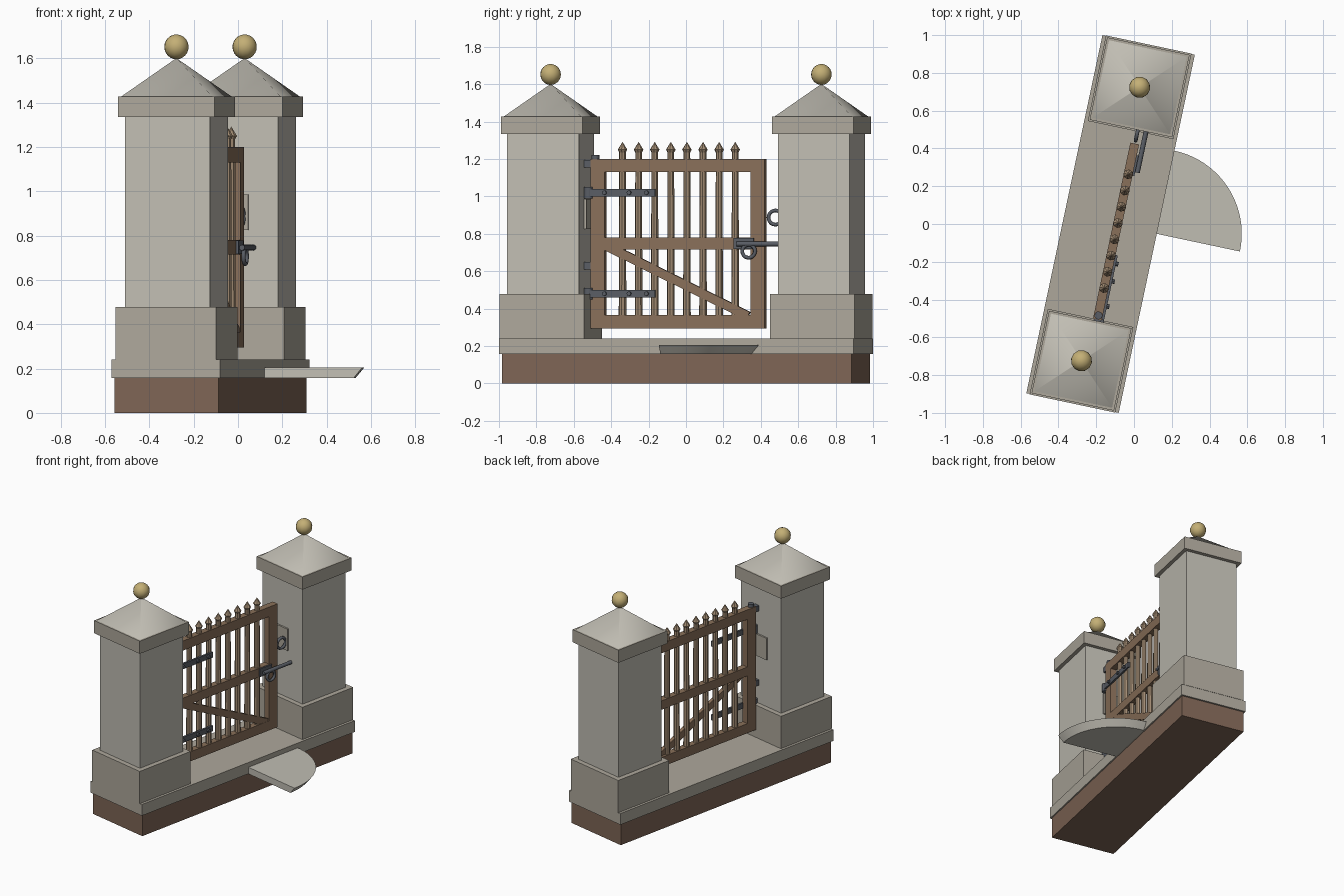
import bpy, bmesh, math
from mathutils import Matrix, Vector

if "Cube" in bpy.data.objects:
    bpy.data.objects.remove(bpy.data.objects["Cube"])

# Local frame: x = gate thickness, y = along the gate; the whole thing is turned 12 degrees
PLACE = Matrix.Translation((-0.124, 0, 0)) @ Matrix.Rotation(math.radians(-12), 4, 'Z')


def material(name, r, g, b):
    m = bpy.data.materials.new(name)
    m.diffuse_color = (r, g, b, 1)
    m.use_nodes = True
    m.node_tree.nodes["Principled BSDF"].inputs["Base Color"].default_value = m.diffuse_color
    return m


STONE = material("light_stone", 0.53, 0.51, 0.45)
TRIM = material("trim_stone", 0.42, 0.39, 0.33)
EARTH = material("brown_base", 0.21, 0.13, 0.09)
WOOD = material("frame_wood", 0.25, 0.16, 0.10)
PALE = material("picket_wood", 0.36, 0.26, 0.17)
IRON = material("iron", 0.10, 0.11, 0.13)
GOLD = material("gold", 0.55, 0.43, 0.18)


def finish(name, bm, mat, smooth=None):
    bmesh.ops.recalc_face_normals(bm, faces=bm.faces)
    me = bpy.data.meshes.new(name)
    bm.to_mesh(me)
    bm.free()
    ob = bpy.data.objects.new(name, me)
    bpy.context.collection.objects.link(ob)
    me.materials.append(mat)
    ob.matrix_world = PLACE
    if smooth:
        bpy.ops.object.select_all(action='DESELECT')
        ob.select_set(True)
        bpy.context.view_layer.objects.active = ob
        bpy.ops.object.shade_smooth_by_angle(angle=math.radians(smooth))
    return ob


def box(name, x, y, z, mat):
    """Box from (min, max) ranges."""
    bm = bmesh.new()
    size = Matrix.Diagonal((x[1] - x[0], y[1] - y[0], z[1] - z[0], 1))
    mid = Vector((sum(x) / 2, sum(y) / 2, sum(z) / 2))
    bmesh.ops.create_cube(bm, size=1, matrix=Matrix.Translation(mid) @ size)
    return finish(name, bm, mat)


def square(name, y, a, z0, z1, mat):
    return box(name, (-a / 2, a / 2), (y - a / 2, y + a / 2), (z0, z1), mat)


def rod(name, centre, r, length, axis, mat, n=12):
    bm = bmesh.new()
    turn = {'X': Matrix.Rotation(math.pi / 2, 4, 'Y'), 'Y': Matrix.Rotation(math.pi / 2, 4, 'X'),
            'Z': Matrix.Identity(4)}[axis]
    bmesh.ops.create_cone(bm, cap_ends=True, segments=n, radius1=r, radius2=r, depth=length,
                          matrix=Matrix.Translation(centre) @ turn)
    return finish(name, bm, mat, 40)


def lathe(name, x, y, profile, n, mat):
    bm = bmesh.new()
    vs = [bm.verts.new((x + r, y, z)) for r, z in profile]
    es = [bm.edges.new(p) for p in zip(vs, vs[1:])]
    bmesh.ops.spin(bm, geom=vs + es, cent=(x, y, 0), axis=(0, 0, 1), angle=2 * math.pi, steps=n)
    bmesh.ops.remove_doubles(bm, verts=bm.verts, dist=1e-4)
    return finish(name, bm, mat)


def ring(name, x, y, z, R, r, mat, n=20, k=8):
    """Torus standing in the y-z plane."""
    bm = bmesh.new()
    g = [[bm.verts.new((x + r * math.sin(b), y + (R + r * math.cos(b)) * math.cos(a),
                        z + (R + r * math.cos(b)) * math.sin(a)))
          for b in (2 * math.pi * j / k for j in range(k))]
         for a in (2 * math.pi * i / n for i in range(n))]
    for i in range(n):
        for j in range(k):
            i2, j2 = (i + 1) % n, (j + 1) % k
            bm.faces.new((g[i][j], g[i2][j], g[i2][j2], g[i][j2]))
    return finish(name, bm, mat, 60)


# Foundation and threshold slab
box("foundation", (-0.24, 0.24), (-0.956, 0.956), (0, 0.157), EARTH)
box("threshold_slab", (-0.25, 0.25), (-0.969, 0.969), (0.157, 0.24), TRIM)

# Quarter-round step with a tapered underside
bm = bmesh.new()
N = 20
levels = []
for z, R in ((0.157, 0.41), (0.205, 0.45)):
    arc = [(0.25 + R * math.cos(t), R * math.sin(t)) for t in (math.pi / 2 * i / N for i in range(N + 1))]
    levels.append([bm.verts.new((px, py, z)) for px, py in [(0.25, 0)] + arc])
low, high = levels
bm.faces.new(low[::-1])
bm.faces.new(high)
for i in range(len(low)):
    j = (i + 1) % len(low)
    bm.faces.new((low[i], low[j], high[j], high[i]))
finish("quarter_step", bm, STONE, 30)

# Two pillars with plinth, cap, pyramid roof and ball
for side, s in (("near", -1), ("far", 1)):
    y = 0.74 * s
    square(side + "_plinth", y, 0.463, 0.24, 0.477, TRIM)
    square(side + "_pillar", y, 0.392, 0.477, 1.335, STONE)
    square(side + "_cap", y, 0.446, 1.335, 1.428, TRIM)
    bm = bmesh.new()
    bmesh.ops.create_cone(bm, cap_ends=True, segments=4, radius1=0.42 / math.sqrt(2), radius2=0.002, depth=0.172,
                          matrix=Matrix.Translation((0, y, 1.514)) @ Matrix.Rotation(math.pi / 4, 4, 'Z'))
    finish(side + "_roof", bm, STONE, 75)
    bm = bmesh.new()
    bmesh.ops.create_uvsphere(bm, u_segments=12, v_segments=12, radius=0.056,
                              matrix=Matrix.Translation((0, y, 1.652)))
    finish(side + "_ball", bm, GOLD, 60)
    # Wall plate on the inner face
    inner = sorted((0.546 * s, 0.532 * s))
    box(side + "_wall_plate", (-0.065, 0.06), inner, (0.825, 0.985), TRIM)

# Gate frame
X0, X1, Y0, Y1 = 0.013, 0.06, -0.509, 0.443
box("hinge_stile", (X0, X1), (Y0, Y0 + 0.077), (0.295, 1.2), WOOD)
box("latch_stile", (X0, X1), (Y1 - 0.077, Y1), (0.295, 1.2), WOOD)
for name, z in (("bottom_rail", (0.295, 0.365)), ("middle_rail", (0.715, 0.78)), ("top_rail", (1.13, 1.2))):
    box(name, (X0, X1), (Y0 + 0.077, Y1 - 0.077), z, WOOD)

# Diagonal brace
a, b = Vector((0, -0.425, 0.735)), Vector((0, 0.35, 0.36))
d = b - a
bm = bmesh.new()
bmesh.ops.create_cube(bm, size=1, matrix=Matrix.Translation((a + b) / 2 + Vector((0.045, 0, 0)))
                      @ Matrix.Rotation(math.atan2(d.z, d.y), 4, 'X') @ Matrix.Diagonal((0.026, d.length, 0.048, 1)))
finish("brace", bm, WOOD)

# Pickets with pointed tips
for i in range(8):
    lathe("picket_%d" % (i + 1), 0.037, -0.339 + 0.088 * i,
          [(0, 0.33), (0.021, 0.33), (0.018, 1.235), (0.026, 1.25), (0, 1.292)], 8, PALE)

# Strap hinges with knuckles and bolts
for tag, z in (("lower", 0.48), ("upper", 1.02)):
    box(tag + "_strap", (0.058, 0.072), (-0.525, -0.155), (z - 0.02, z + 0.02), IRON)
    rod(tag + "_knuckle", (0.05, -0.522, z), 0.026, 0.06, 'Z', IRON)
    for k, y in enumerate((-0.43, -0.295, -0.2)):
        rod("%s_bolt_%d" % (tag, k + 1), (0.076, y, z), 0.012, 0.018, 'X', IRON, 8)

# Pillar brackets and pivot pin
for tag, z in (("lower", 0.63), ("upper", 1.175)):
    box(tag + "_bracket", (0.018, 0.058), (-0.546, -0.5), (z - 0.02, z + 0.02), IRON)
rod("pivot_pin", (0.038, -0.487, 1.19), 0.021, 0.064, 'Z', IRON)

# Latch: plate, sliding bolt, pull ring, and the ring on the far pillar
box("latch_plate", (0.058, 0.07), (0.275, 0.385), (0.718, 0.778), IRON)
rod("latch_bolt", (0.082, 0.42, 0.746), 0.013, 0.25, 'Y', IRON)
ring("pull_ring", 0.083, 0.36, 0.707, 0.035, 0.01, IRON)
ring("pillar_ring", 0.038, 0.497, 0.887, 0.038, 0.01, IRON)
